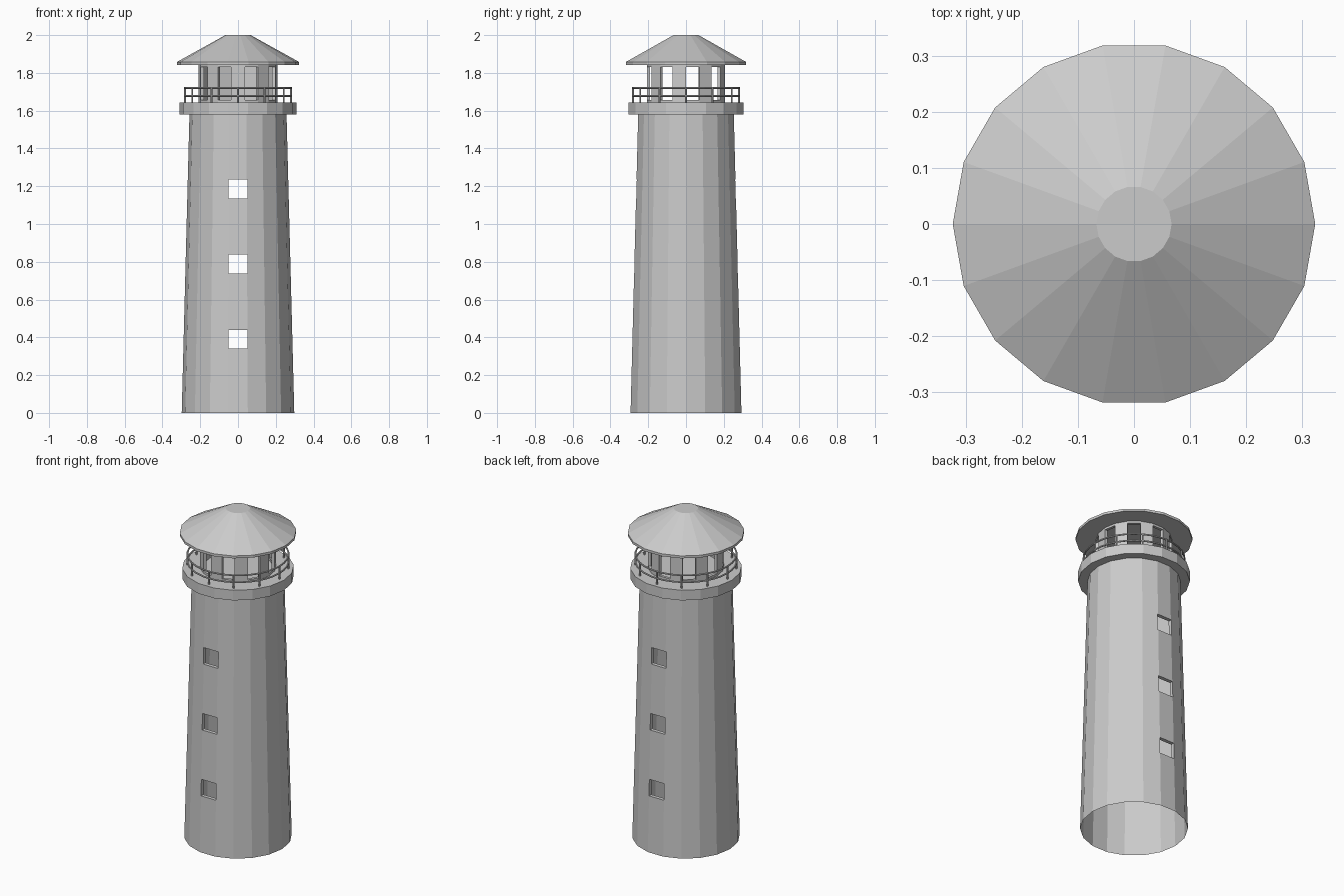
import bpy, bmesh
from math import sin, cos, tau
from mathutils import Vector

cube = bpy.data.objects.get("Cube")
if cube:
    bpy.data.objects.remove(cube)

SIDES = 18

stone = bpy.data.materials.new("light_grey")
stone.use_nodes = True
GREY = (0.6, 0.6, 0.6, 1)
stone.diffuse_color = GREY
stone.node_tree.nodes["Principled BSDF"].inputs["Base Color"].default_value = GREY


def lathe(profile, sides=SIDES, caps=True, loop=False):
    """Turn a (radius, height) profile around z; returns a bmesh."""
    bm = bmesh.new()
    rings = [[bm.verts.new((r * cos(tau * j / sides), r * sin(tau * j / sides), z))
              for j in range(sides)] for r, z in profile]
    pairs = list(zip(rings, rings[1:]))
    if loop:
        pairs.append((rings[-1], rings[0]))
    for low, high in pairs:
        for j in range(sides):
            k = (j + 1) % sides
            bm.faces.new((low[j], low[k], high[k], high[j]))
    if caps and not loop:
        bm.faces.new(rings[0][::-1])
        bm.faces.new(rings[-1])
    bm.normal_update()
    return bm


def finish(name, bm, location=(0, 0, 0)):
    mesh = bpy.data.meshes.new(name)
    bm.to_mesh(mesh)
    bm.free()
    mesh.materials.append(stone)
    obj = bpy.data.objects.new(name, mesh)
    obj.location = location
    bpy.context.collection.objects.link(obj)
    return obj


# Tapered hollow tower with three windows front and back
TOP = 1.58
HALF = 0.05
windows = [0.39, 0.788, 1.186]
bm = lathe([(0.298, 0), (0.257, TOP)], caps=False)
cuts = [(Vector((s * HALF, 0, 0)), Vector((1, 0, 0))) for s in (-1, 1)]
cuts += [(Vector((0, 0, z + s * HALF)), Vector((0, 0, 1))) for z in windows for s in (-1, 1)]
for point, normal in cuts:
    bmesh.ops.bisect_plane(bm, geom=bm.verts[:] + bm.edges[:] + bm.faces[:],
                           plane_co=point, plane_no=normal, dist=1e-5)


def in_window(face):
    c = face.calc_center_median()
    return abs(c.x) < HALF and any(abs(c.z - z) < HALF for z in windows)


bmesh.ops.delete(bm, geom=[f for f in bm.faces if in_window(f)], context="FACES")
# Window reveals
rims = [e for e in bm.edges if e.is_boundary
        and all(0.01 < v.co.z < TOP - 0.01 for v in e.verts)]
new = bmesh.ops.extrude_edge_only(bm, edges=rims)["geom"]
for v in new:
    if isinstance(v, bmesh.types.BMVert):
        v.co.y -= 0.022 if v.co.y > 0 else -0.022
finish("tower_wall", bm)

# Gallery deck
finish("gallery_deck", lathe([(0.309, TOP), (0.309, 1.642)]))

# Lantern room: every other side is an opening
bm = lathe([(0.21, 1.642), (0.21, 1.656), (0.21, 1.83), (0.21, 1.845)], caps=False)
bm.faces.ensure_lookup_table()
openings = [bm.faces[SIDES + j] for j in range(0, SIDES, 2)]
bmesh.ops.delete(bm, geom=openings, context="FACES")
lantern = finish("lantern_room", bm)
solid = lantern.modifiers.new("wall_thickness", "SOLIDIFY")
solid.thickness = 0.017
solid.offset = -1

# Roof
finish("roof", lathe([(0.323, 1.843), (0.323, 1.858), (0.067, 2.0)]))

# Railing
RAIL = 0.28
for name, z in (("top_rail", 1.72), ("middle_rail", 1.678)):
    ring = [(RAIL + 0.005 * cos(tau * i / 8), z + 0.005 * sin(tau * i / 8)) for i in range(8)]
    finish(name, lathe(ring, sides=36, loop=True))
for i in range(12):
    a = tau * i / 12
    finish(f"railing_post_{i + 1}", lathe([(0.005, 1.64), (0.005, 1.724)], sides=8),
           (RAIL * cos(a), RAIL * sin(a), 0))
